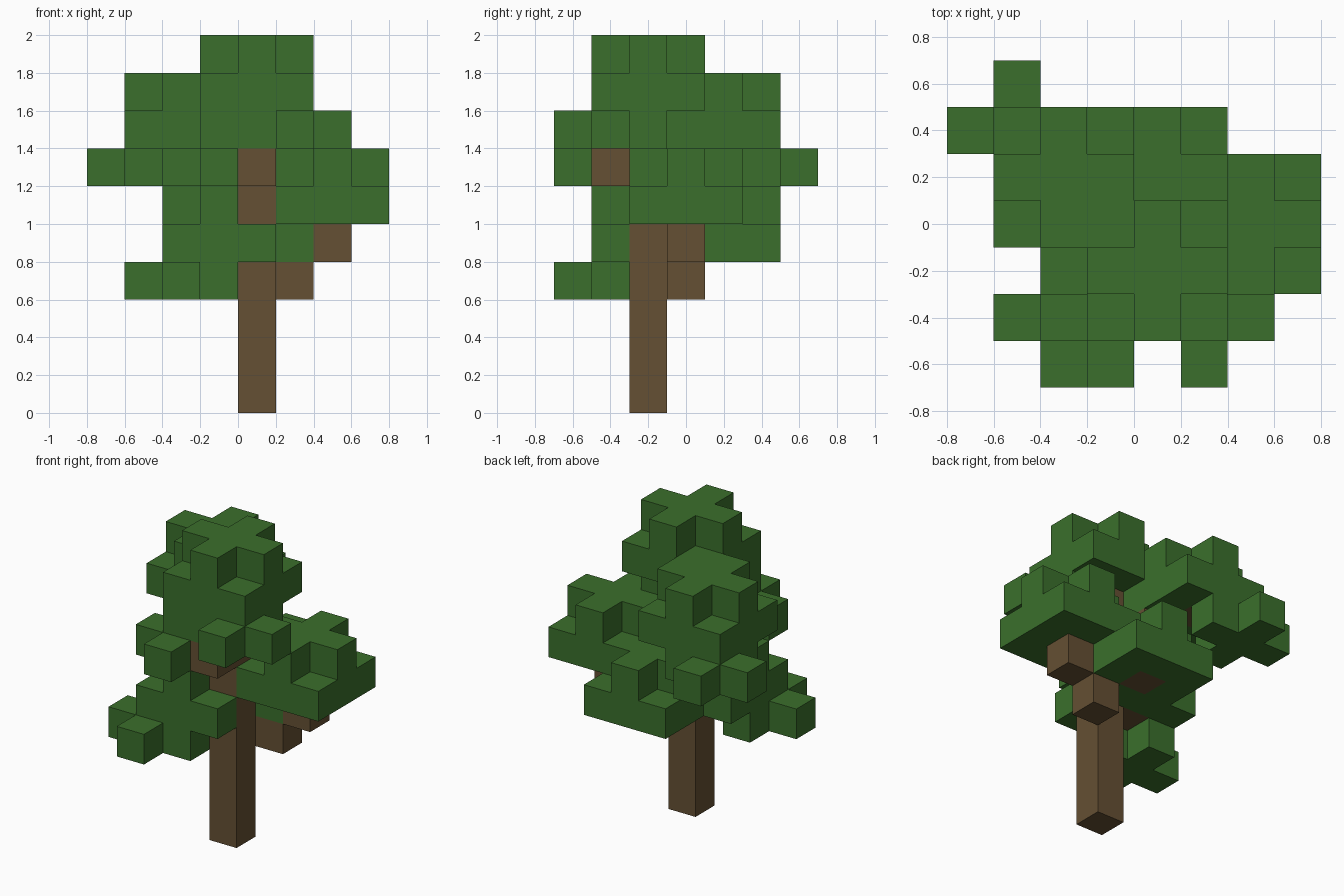
import bpy
import bmesh
from mathutils import Vector

UNIT = 0.2                            # edge of one block
ORIGIN = Vector((-0.8, -0.7, 0.0))    # corner of block (0, 0, 0)

cube = bpy.data.objects.get("Cube")
if cube:
    bpy.data.objects.remove(cube, do_unlink=True)


def make_material(name, colour):
    mat = bpy.data.materials.new(name)
    mat.use_nodes = True
    mat.diffuse_color = (*colour, 1)
    mat.node_tree.nodes["Principled BSDF"].inputs["Base Color"].default_value = (*colour, 1)
    return mat


bark = make_material("bark brown", (0.130, 0.080, 0.033))
leaf = make_material("leaf green", (0.043, 0.159, 0.025))

blocks = {}    # block position -> part name; the first part to claim a block keeps it


def claim(part, cells):
    for cell in cells:
        blocks.setdefault(cell, part)


def square(x, y, z):
    return [(x + a, y + b, z) for a in (-1, 0, 1) for b in (-1, 0, 1)]


def plus(x, y, z):
    return [c for c in square(x, y, z) if c[0] == x or c[1] == y]


def large_cluster(part, x, y, z):
    claim(part, square(x, y, z) + plus(x, y, z + 1))


def small_cluster(part, x, y, z):
    claim(part, plus(x, y, z) + [(x, y, z + 1)])


# Wood: straight trunk and stepped branches
claim("trunk", [(4, 2, z) for z in range(9)])
claim("left_branch", [(5, 3, 3), (6, 3, 4), (6, 3, 5)])
claim("back_branch", [(4, 4, 4)])
claim("right_branch", [(3, 2, 4)])
claim("front_branch", [(4, 1, 6)])
claim("upper_back_branch", [(3, 3, 6), (2, 4, 7)])

# Foliage: square layer capped by a plus
large_cluster("crown_leaves", 4, 2, 8)
large_cluster("upper_back_leaves", 2, 4, 7)
large_cluster("left_leaves", 6, 3, 5)
large_cluster("back_leaves", 4, 4, 4)
large_cluster("right_leaves", 3, 2, 4)

# Foliage: small hanging tufts
small_cluster("crown_tuft", 5, 1, 7)
small_cluster("front_tuft", 3, 1, 6)
small_cluster("upper_back_tuft", 1, 5, 6)
small_cluster("right_tuft", 2, 1, 3)


def build_part(part):
    """Mesh the outer block faces of one part."""
    bm = bmesh.new()
    for cell in [c for c, p in blocks.items() if p == part]:
        centre = Vector(cell) + Vector((0.5, 0.5, 0.5))
        for axis in range(3):
            for sign in (-1, 1):
                n = Vector((0, 0, 0))
                n[axis] = sign
                if tuple(int(a + b) for a, b in zip(cell, n)) in blocks:
                    continue
                u = Vector((0, 0, 0))
                u[(axis + 1) % 3] = 1
                v = n.cross(u)
                corners = (-u - v, u - v, u + v, v - u)
                bm.faces.new([bm.verts.new(ORIGIN + UNIT * (centre + (n + c) / 2))
                              for c in corners])
    bmesh.ops.remove_doubles(bm, verts=bm.verts, dist=0.001)
    if bm.faces:
        mesh = bpy.data.meshes.new(part)
        bm.to_mesh(mesh)
        mesh.materials.append(bark if part == "trunk" or part.endswith("branch") else leaf)
        bpy.context.collection.objects.link(bpy.data.objects.new(part, mesh))
    bm.free()


for part in dict.fromkeys(blocks.values()):
    build_part(part)
